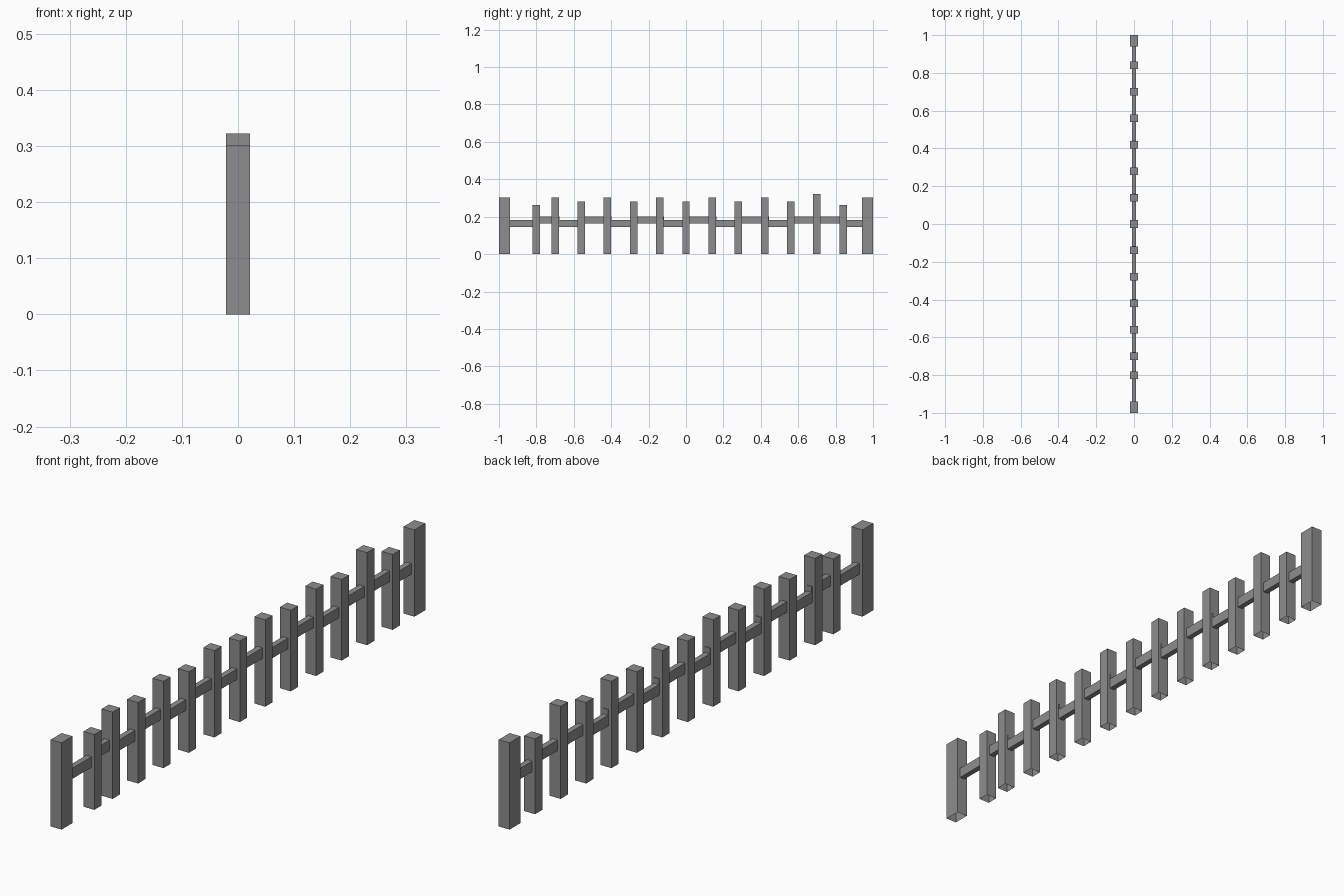
import bpy, bmesh
from mathutils import Matrix, Vector

if "Cube" in bpy.data.objects:
    bpy.data.objects.remove(bpy.data.objects["Cube"])

# Dark grey wood
wood = bpy.data.materials.new("dark_grey")
wood.diffuse_color = (0.27, 0.27, 0.27, 1)
wood.use_nodes = True
wood.node_tree.nodes["Principled BSDF"].inputs["Base Color"].default_value = wood.diffuse_color


def box(name, y0, y1, z0, z1, width, open_bottom=False):
    """Flat-faced box centred on x = 0."""
    bm = bmesh.new()
    size = Vector((width, y1 - y0, z1 - z0))
    centre = Vector((0, (y0 + y1) / 2, (z0 + z1) / 2))
    bmesh.ops.create_cube(bm, size=1, matrix=Matrix.Translation(centre) @ Matrix.Diagonal(size.to_4d()))
    if open_bottom:
        bm.normal_update()
        bottom = [f for f in bm.faces if f.normal.z < -0.5]
        bmesh.ops.delete(bm, geom=bottom, context='FACES_ONLY')
    mesh = bpy.data.meshes.new(name)
    bm.to_mesh(mesh)
    bm.free()
    mesh.materials.append(wood)
    obj = bpy.data.objects.new(name, mesh)
    bpy.context.collection.objects.link(obj)
    return obj


POST = 0.042   # post depth
PICKET = 0.04  # picket width along the fence
RAIL = 0.02    # rail thickness

# Thick end posts
for label, y in (("front", -0.97), ("back", 0.97)):
    box(f"end_post_{label}", y - 0.03, y + 0.03, 0, 0.302, POST, True)

# Pickets: regular spacing with alternating heights, irregular near the ends
pickets = [(-0.80, 0.262)]
pickets += [(i * 0.14, 0.302 if i % 2 else 0.282) for i in range(-5, 5)]
pickets += [(0.70, 0.322), (0.84, 0.262)]
for i, (y, height) in enumerate(pickets):
    box(f"picket_{i + 1}", y - PICKET / 2, y + PICKET / 2, 0, height, POST, True)

# Rails: one per bay, stepping between a low and a high level
stops = [-0.97] + [y for y, _ in pickets] + [0.97]
bays = list(zip(stops, stops[1:]))
last = len(bays) - 1
for i, (a, b) in enumerate(bays):
    high = i == last - 1 or (i % 2 == 1 and i != last)
    if high:
        # most high rails poke just out of the picket they end in
        poke = 0.023 if i < last - 2 else 0
        box(f"high_rail_{i + 1}", a, b + poke, 0.165, 0.202, RAIL)
    else:
        box(f"low_rail_{i + 1}", a, b, 0.145, 0.182, RAIL)
